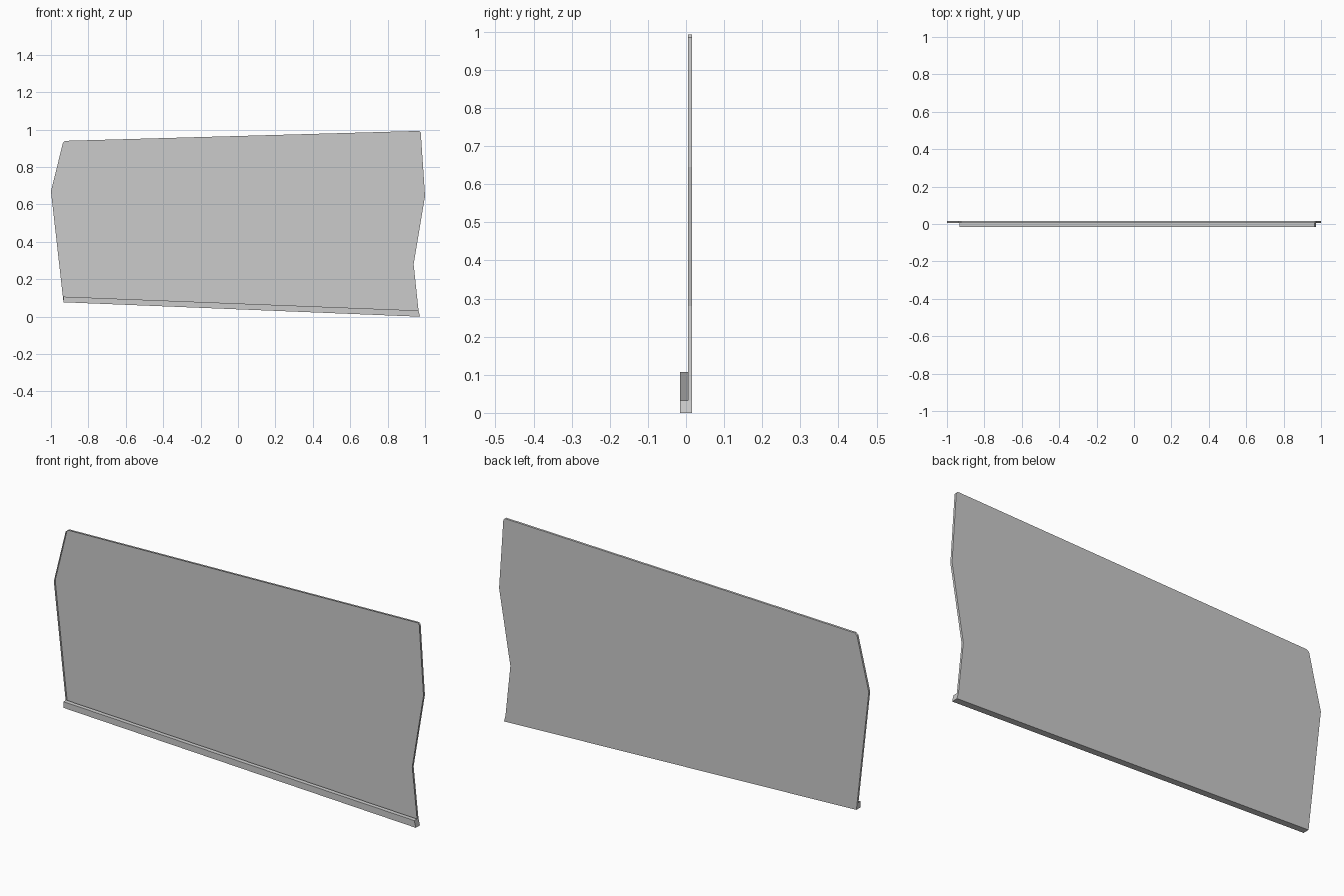
import bpy
import bmesh

if "Cube" in bpy.data.objects:
    bpy.data.objects.remove(bpy.data.objects["Cube"])


def plate(name, outline, y_front, y_back, front=True, back=True):
    """Extrude an x/z outline along y; either cap may be left open."""
    bm = bmesh.new()
    a = [bm.verts.new((x, y_front, z)) for x, z in outline]
    b = [bm.verts.new((x, y_back, z)) for x, z in outline]
    n = len(outline)
    for i in range(n):
        j = (i + 1) % n
        bm.faces.new((a[i], b[i], b[j], a[j]))
    if front:
        bm.faces.new(a)
    if back:
        bm.faces.new(b[::-1])
    bmesh.ops.recalc_face_normals(bm, faces=bm.faces[:])
    mesh = bpy.data.meshes.new(name)
    bm.to_mesh(mesh)
    bm.free()
    obj = bpy.data.objects.new(name, mesh)
    bpy.context.collection.objects.link(obj)
    return obj


# Irregular panel: back sheet with a shallow rim, open at the front
panel_outline = [
    (-0.933, 0.077), (0.973, 0.0), (0.965, 0.033), (0.939, 0.28),
    (1.0, 0.645), (0.977, 0.985), (0.969, 0.993),
    (-0.924, 0.94), (-0.936, 0.93), (-1.0, 0.67),
]
plate("panel", panel_outline, 0.005, 0.016, front=False)

# Sloping ledge along the bottom edge, closed behind by the panel
ledge_outline = [(-0.933, 0.077), (0.973, 0.0), (0.965, 0.033), (-0.933, 0.107)]
plate("bottom_ledge", ledge_outline, -0.016, 0.005, back=False)
